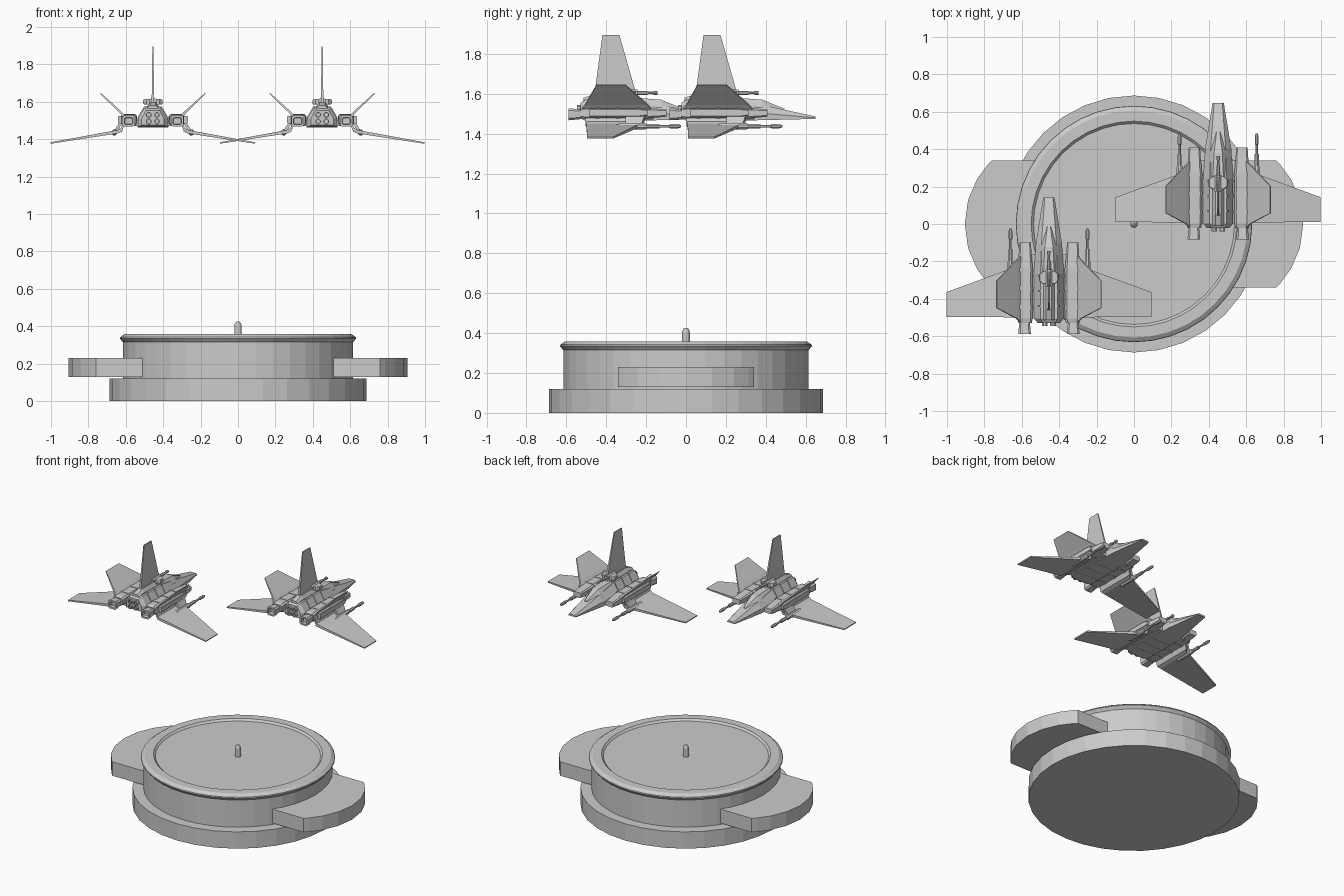
import bpy, bmesh
from math import sin, cos, pi, sqrt
from mathutils import Vector

cube = bpy.data.objects.get("Cube")
if cube:
    bpy.data.objects.remove(cube, do_unlink=True)


def loft(name, rings, mirror=False):
    """Skin a list of equal-length rings and cap both ends."""
    bm = bmesh.new()
    loops = [[bm.verts.new(p) for p in ring] for ring in rings]
    n = len(rings[0])
    for a, b in zip(loops, loops[1:]):
        for i in range(n):
            j = (i + 1) % n
            bm.faces.new((a[i], a[j], b[j], b[i]))
    bm.faces.new(loops[0])
    bm.faces.new(loops[-1])
    bmesh.ops.recalc_face_normals(bm, faces=bm.faces)
    mesh = bpy.data.meshes.new(name)
    bm.to_mesh(mesh)
    bm.free()
    obj = bpy.data.objects.new(name, mesh)
    bpy.context.collection.objects.link(obj)
    if mirror:
        obj.modifiers.new("Mirror", 'MIRROR')
    return obj


def lathe(name, profile, sides):
    """Stack circles of (radius, z) around the vertical axis."""
    return loft(name, [[(r * cos(2 * pi * i / sides), r * sin(2 * pi * i / sides), z)
                        for i in range(sides)] for r, z in profile])


def tube(name, x, z, profile, sides=8, mirror=False):
    """Stack circles of (radius, y) along the flight axis."""
    return loft(name, [[(x + r * cos(2 * pi * (i + .5) / sides), y,
                         z + r * sin(2 * pi * (i + .5) / sides))
                        for i in range(sides)] for r, y in profile], mirror)


def hull(name, sections, shoulder=0.45):
    """Six-sided body from (y, bottom half width, top half width, z0, z1)."""
    rings = []
    for y, wb, wt, z0, z1 in sections:
        zm = z0 + (z1 - z0) * shoulder
        rings.append([(-wb, y, z0), (wb, y, z0), (wb, y, zm),
                      (wt, y, z1), (-wt, y, z1), (-wb, y, zm)])
    return loft(name, rings)


def pod(name, x, z, sections, mirror=True):
    """Chamfered box from (y, half width, half height)."""
    rings = []
    for y, w, h in sections:
        c = min(w, h) * 0.35
        rings.append([(x + px, y, z + pz) for px, pz in (
            (-w, c - h), (c - w, -h), (w - c, -h), (w, c - h),
            (w, h - c), (w - c, h), (c - w, h), (-w, h - c))])
    return loft(name, rings, mirror)


def blade(name, sections, normal, mirror=False):
    """Thin surface from (x, z, rear y, front y, half thickness)."""
    n = Vector(normal).normalized()
    rings = []
    for x, z, y0, y1, t in sections:
        rings.append([Vector((x, y, z)) + n * s
                      for y, s in ((y0, -t), (y1, -t), (y1, t), (y0, t))])
    return loft(name, rings, mirror)


# Display base: stepped drum with a shallow recessed top
lathe("base_disc", [(0.687, 0), (0.687, 0.12)], 32)
lathe("base_drum", [(0.615, 0.12), (0.615, 0.315), (0.632, 0.335), (0.63, 0.342),
                    (0.607, 0.358), (0.55, 0.358), (0.537, 0.345)], 40)
lathe("base_peg", [(0.02, 0.34), (0.02, 0.405), (0.014, 0.42), (0.006, 0.426)], 12)

# Rounded side tabs
for side, label in ((1, "left"), (-1, "right")):
    outline = [(0.45, -0.34), (0.45, 0.34)]
    for i in range(9):
        y = 0.34 * cos(pi * i / 8)
        outline.append((0.435 + sqrt(0.2209 - y * y), y))
    loft(f"base_tab_{label}", [[(side * x, y, z) for x, y in outline] for z in (0.13, 0.23)])

# Fighter: central body
parts = [
    hull("fuselage", [(-0.025, 0.06, 0.035, 1.475, 1.555), (0.0, 0.08, 0.045, 1.465, 1.57),
                      (0.24, 0.08, 0.045, 1.465, 1.57), (0.40, 0.07, 0.04, 1.468, 1.54),
                      (0.645, 0.03, 0.022, 1.474, 1.486)]),
    hull("canopy", [(0.22, 0.05, 0.025, 1.53, 1.572), (0.25, 0.058, 0.028, 1.53, 1.58),
                    (0.38, 0.052, 0.022, 1.52, 1.57), (0.49, 0.014, 0.008, 1.51, 1.525)], 0.2),
    hull("spine", [(-0.01, 0.03, 0.015, 1.56, 1.58), (0.05, 0.03, 0.015, 1.56, 1.60),
                   (0.22, 0.03, 0.015, 1.56, 1.60), (0.25, 0.02, 0.01, 1.56, 1.58)]),
    pod("belly_plate", 0, 1.487, [(0.0, 0.12, 0.016), (0.34, 0.12, 0.016)], False),
]

# Canopy and body frame ribs
for i, y in enumerate((0.06, 0.14, 0.22)):
    parts.append(hull(f"body_rib_{i + 1}", [(y, 0.083, 0.048, 1.464, 1.574),
                                            (y + 0.012, 0.083, 0.048, 1.464, 1.574)]))

# Rear engine ports
for i, z in enumerate((1.495, 1.53)):
    parts.append(tube(f"engine_port_{i + 1}", 0.022, z,
                      [(0.016, -0.01), (0.016, -0.042), (0.01, -0.042), (0.01, -0.03)],
                      mirror=True))

# Dorsal fin and turret
parts += [
    blade("tail_fin", [(0, 1.58, 0.04, 0.26, 0.007), (0, 1.65, 0.052, 0.24, 0.006),
                       (0, 1.895, 0.085, 0.17, 0.003)], (1, 0, 0)),
    pod("turret_mount", 0, 1.60, [(0.185, 0.035, 0.014), (0.2, 0.052, 0.014),
                                  (0.235, 0.052, 0.014), (0.25, 0.035, 0.014)], False),
    tube("turret_core", 0, 1.604, [(0.02, 0.17), (0.02, 0.26)]),
    tube("turret_barrel", 0, 1.604, [(0.011, 0.25), (0.011, 0.31), (0.007, 0.31),
                                     (0.007, 0.34), (0.01, 0.34), (0.01, 0.36)]),
]

# Side nacelles with square nozzles and intakes
parts += [
    pod("nacelle", 0.127, 1.503, [(-0.025, 0.036, 0.024), (0.0, 0.04, 0.03),
                                  (0.27, 0.04, 0.03), (0.405, 0.03, 0.018)]),
    pod("nacelle_nozzle", 0.13, 1.497, [(-0.02, 0.028, 0.024), (-0.085, 0.034, 0.03),
                                        (-0.085, 0.023, 0.019), (-0.06, 0.02, 0.016)]),
    pod("nacelle_block", 0.175, 1.505, [(0.02, 0.012, 0.02), (0.27, 0.012, 0.02),
                                        (0.31, 0.008, 0.014)]),
]
for i, y in enumerate((0.05, 0.15, 0.25)):
    parts.append(pod(f"nacelle_band_{i + 1}", 0.127, 1.503,
                     [(y, 0.043, 0.033), (y + 0.02, 0.043, 0.033)]))

# Drooping main wings and raised upper fins
parts += [
    blade("main_wing", [(0.155, 1.485, 0.0, 0.30, 0.01), (0.168, 1.45, 0.0, 0.29, 0.01),
                        (0.19, 1.44, 0.005, 0.27, 0.009), (0.547, 1.38, 0.008, 0.14, 0.004)],
          (0.25, 0, 1), True),
    blade("upper_fin", [(0.155, 1.525, -0.02, 0.33, 0.007), (0.175, 1.547, 0.0, 0.31, 0.006),
                        (0.28, 1.645, 0.055, 0.20, 0.003)], (-1, 0, 1), True),
]

# Wing guns on short pylons
parts += [
    tube("gun_body", 0.206, 1.437, [(0.008, 0.15), (0.017, 0.17), (0.017, 0.30),
                                    (0.012, 0.31), (0.012, 0.37)], mirror=True),
    tube("gun_barrel", 0.206, 1.437, [(0.007, 0.36), (0.007, 0.42), (0.011, 0.425),
                                      (0.011, 0.465), (0.006, 0.48)], mirror=True),
    blade("gun_pylon", [(0.165, 1.50, 0.2, 0.30, 0.008), (0.2, 1.44, 0.2, 0.28, 0.008)],
          (1, 0, 0.5), True),
]

# Second fighter shares the meshes of the first
for part in parts:
    twin = part.copy()
    bpy.context.collection.objects.link(twin)
    twin.name = "right_fighter_" + part.name
    part.name = "left_fighter_" + part.name
    part.location = (0.45, 0.003, 0)
    twin.location = (-0.455, -0.504, 0)
